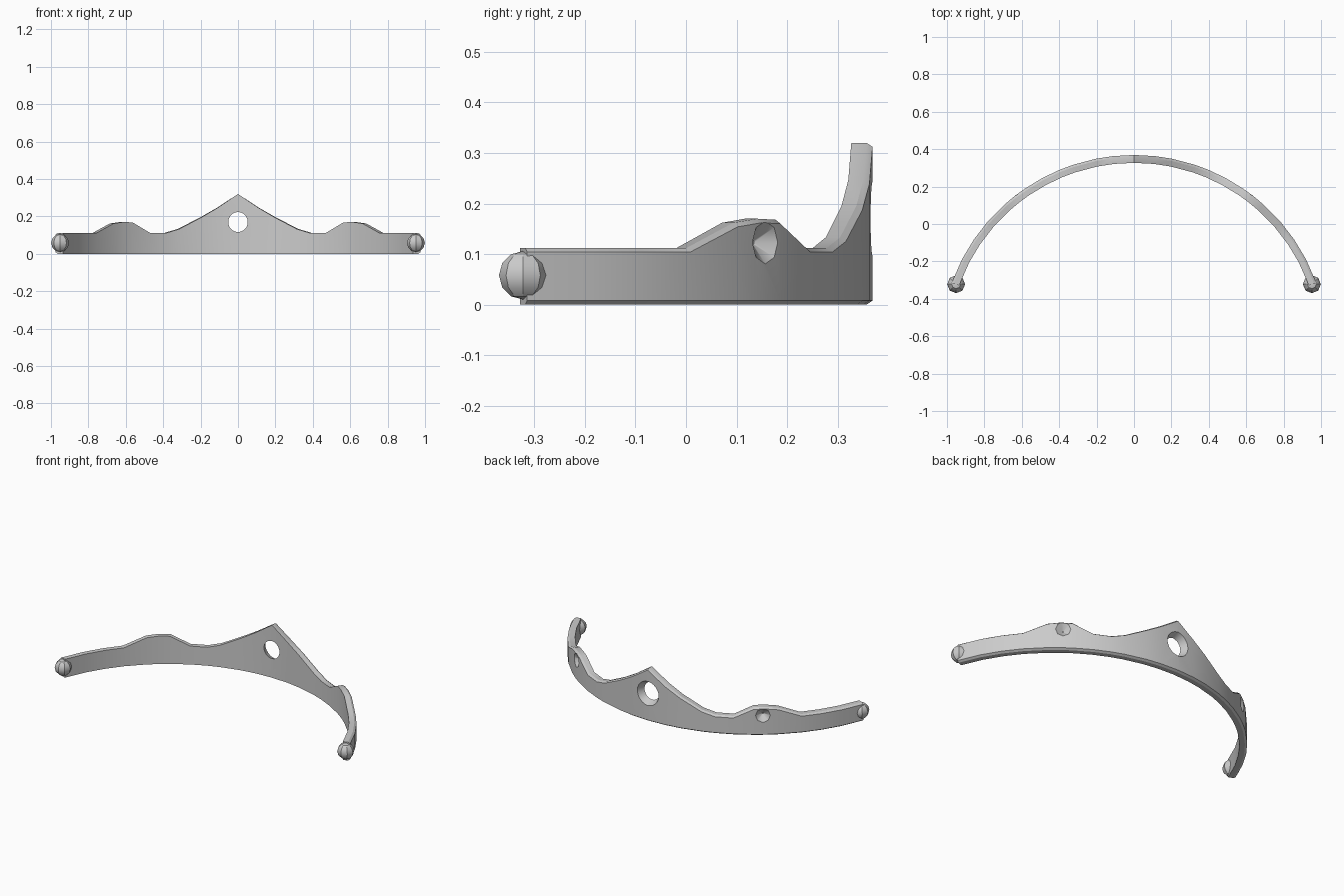
import bpy, bmesh, math
from mathutils import Vector

cube = bpy.data.objects.get("Cube")
if cube:
    bpy.data.objects.remove(cube, do_unlink=True)

R_OUT, R_IN, CY = 1.037, 0.995, -0.668
R_MID = (R_OUT + R_IN) / 2

metal = bpy.data.materials.new("grey metal")
metal.use_nodes = True
metal.diffuse_color = (0.6, 0.6, 0.6, 1)
metal.node_tree.nodes["Principled BSDF"].inputs["Base Color"].default_value = (0.6, 0.6, 0.6, 1)


def make_object(name, bm, material=metal):
    bmesh.ops.recalc_face_normals(bm, faces=bm.faces)
    mesh = bpy.data.meshes.new(name)
    bm.to_mesh(mesh)
    bm.free()
    obj = bpy.data.objects.new(name, mesh)
    bpy.context.collection.objects.link(obj)
    if material:
        mesh.materials.append(material)
    return obj


def on_arc(radius, angle, z):
    return Vector((radius * math.sin(angle), CY + radius * math.cos(angle), z))


# Crest height against distance from the middle, mirrored to both sides
crest = [(0, 0.32), (0.11, 0.247), (0.2, 0.195), (0.32, 0.133), (0.39, 0.112),
         (0.48, 0.112), (0.575, 0.168), (0.625, 0.17), (0.68, 0.162), (0.77, 0.112),
         (0.84, 0.112), (0.9, 0.112), (0.955, 0.112)]
stations = [(-x, z) for x, z in reversed(crest[1:])] + crest

# Curved band with a lightly chamfered outer edge
bm = bmesh.new()
rings = []
for x, top in stations:
    a = math.asin(x / R_MID)
    section = [(R_IN, 0), (R_IN, top), (R_OUT - 0.012, top),
               (R_OUT, top - 0.008), (R_OUT, 0.008), (R_OUT - 0.012, 0)]
    rings.append([bm.verts.new(on_arc(r, a, z)) for r, z in section])
for p, q in zip(rings, rings[1:]):
    for i in range(len(p)):
        j = (i + 1) % len(p)
        bm.faces.new((p[i], p[j], q[j], q[i]))
bm.faces.new(rings[0])
bm.faces.new(rings[-1])
band = make_object("tiara_band", bm)


def cut(name, angle, z, r_outer, r_inner, depth, start, sides):
    """Cut a tapered recess inward from the outer face."""
    bm = bmesh.new()
    bmesh.ops.create_cone(bm, cap_ends=True, segments=sides,
                          radius1=r_inner, radius2=r_outer, depth=depth)
    cutter = make_object(name, bm, None)
    cutter.hide_render = True
    axis = on_arc(1, angle, 0) - Vector((0, CY, 0))
    cutter.rotation_euler = axis.to_track_quat('Z', 'Y').to_euler()
    cutter.location = on_arc(start - depth / 2, angle, z)
    mod = band.modifiers.new(name, 'BOOLEAN')
    mod.operation = 'DIFFERENCE'
    mod.solver = 'EXACT'
    mod.object = cutter
    bpy.context.view_layer.objects.active = band
    bpy.ops.object.modifier_apply(modifier=name)
    bpy.data.objects.remove(cutter, do_unlink=True)


# Middle jewel opening: funnel that narrows to a through hole
cut("middle_opening", 0, 0.17, 0.076, 0.048, 0.06, R_OUT + 0.006, 24)
# Side jewel sockets: shallow blind dishes
for side in (-1, 1):
    cut("side_socket", side * math.asin(0.628 / R_OUT), 0.123,
        0.044, 0.004, 0.032, R_OUT + 0.001, 8)

# Faceted beads on the two ends
end_angle = math.asin(0.953 / R_MID)
beads = []
for side, label in ((1, "left"), (-1, "right")):
    bm = bmesh.new()
    bmesh.ops.create_uvsphere(bm, u_segments=8, v_segments=6, radius=0.048)
    bead = make_object(label + "_end_bead", bm)
    bead.location = (side * 0.951, -0.322, 0.058)
    beads.append(bead)

# Smooth curved faces, sharp rims and facets
for obj in [band] + beads:
    bpy.ops.object.select_all(action='DESELECT')
    obj.select_set(True)
    bpy.context.view_layer.objects.active = obj
    bpy.ops.object.shade_smooth_by_angle(angle=math.radians(30))
